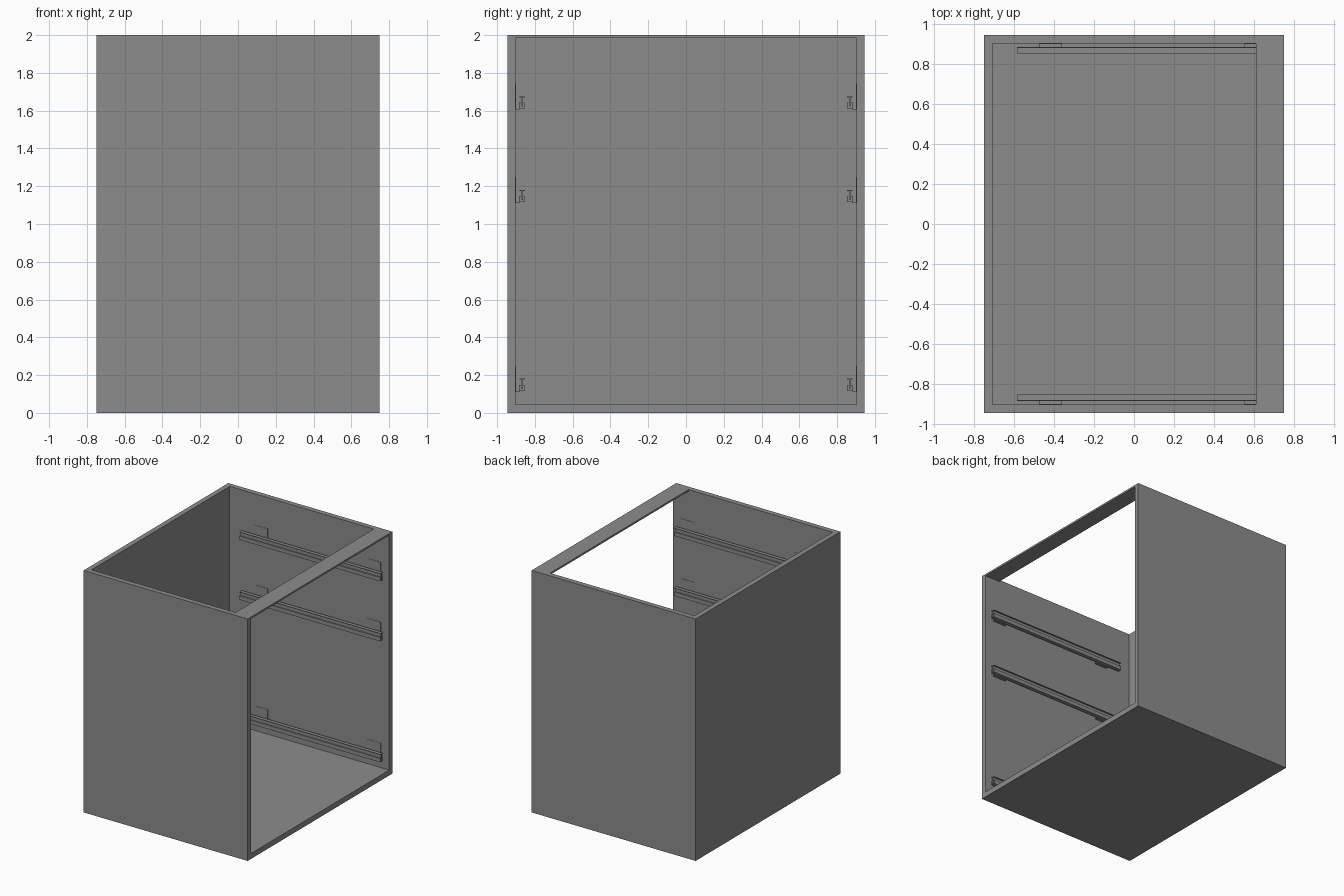
import bpy, bmesh

if "Cube" in bpy.data.objects:
    bpy.data.objects.remove(bpy.data.objects["Cube"])

W, D, H, T = 0.75, 0.945, 2.0, 0.042   # half width, half depth, height, panel thickness

# Dark grey finish
dark = bpy.data.materials.new("dark_grey")
dark.diffuse_color = (0.265, 0.265, 0.265, 1)
dark.use_nodes = True
dark.node_tree.nodes["Principled BSDF"].inputs["Base Color"].default_value = dark.diffuse_color


def obj_from(name, bm):
    bmesh.ops.recalc_face_normals(bm, faces=bm.faces)
    me = bpy.data.meshes.new(name)
    bm.to_mesh(me)
    bm.free()
    me.materials.append(dark)
    ob = bpy.data.objects.new(name, me)
    bpy.context.collection.objects.link(ob)
    return ob


def box(name, lo, hi):
    bm = bmesh.new()
    bmesh.ops.create_cube(bm, size=1)
    for v in bm.verts:
        v.co = [lo[i] + (v.co[i] + 0.5) * (hi[i] - lo[i]) for i in range(3)]
    return obj_from(name, bm)


def mirror_y(ob):
    m = ob.modifiers.new("other_side", 'MIRROR')
    m.use_axis = (False, True, False)


def sweep(name, pts, x0, x1, z, thick=0):
    """Extrude a (y, z) profile along x; open sheets get a thickness."""
    bm = bmesh.new()
    a = [bm.verts.new((x0, *p)) for p in pts]
    b = [bm.verts.new((x1, *p)) for p in pts]
    n = len(pts)
    for i in range(n - 1 if thick else n):
        j = (i + 1) % n
        bm.faces.new((a[i], a[j], b[j], b[i]))
    if not thick:
        bm.faces.new(a)
        bm.faces.new(b)
    ob = obj_from(name, bm)
    ob.location.z = z
    if thick:
        s = ob.modifiers.new("sheet", 'SOLIDIFY')
        s.thickness = thick
        s.offset = 0
        s.use_even_offset = True
    mirror_y(ob)
    return ob


# Carcass: sides, back, floor and thin top cross strip; +x side is open
mirror_y(box("side_panel", (-W, D - T, 0), (W, D, H)))
box("back_panel", (-W, -D + T, 0), (-W + T, D - T, H))
box("bottom_panel", (-W + T, -D + T, 0), (W, D - T, T + 0.003))
box("top_front_strip", (0.61, -D + T, 1.985), (W, D - T, H))

# Drawer slide profiles (y, z), on the +y wall
bracket = [(0.9015, 0.14), (0.9015, 0.005), (0.884, 0.005), (0.884, 0.034)]
channel = [(0.874, 0.039), (0.882, 0.039), (0.882, 0.01), (0.853, 0.01),
           (0.853, 0.039), (0.861, 0.039)]
c = 0.8675
runner = [(c - 0.004, 0.018), (c + 0.004, 0.018), (c + 0.004, 0.068),
          (c + 0.015, 0.068), (c + 0.015, 0.073), (c - 0.015, 0.073),
          (c - 0.015, 0.068), (c - 0.004, 0.068)]

# Three tiers of slides
for i, z in enumerate((0.108, 1.108, 1.603)):
    sweep(f"slide_channel_{i}", channel, -0.585, 0.705, z, 0.003)
    sweep(f"slide_runner_{i}", runner, -0.585, 0.705, z)
    sweep(f"rear_bracket_{i}", bracket, -0.475, -0.36, z, 0.0025)
    sweep(f"front_bracket_{i}", bracket, 0.553, 0.675, z, 0.0025)
